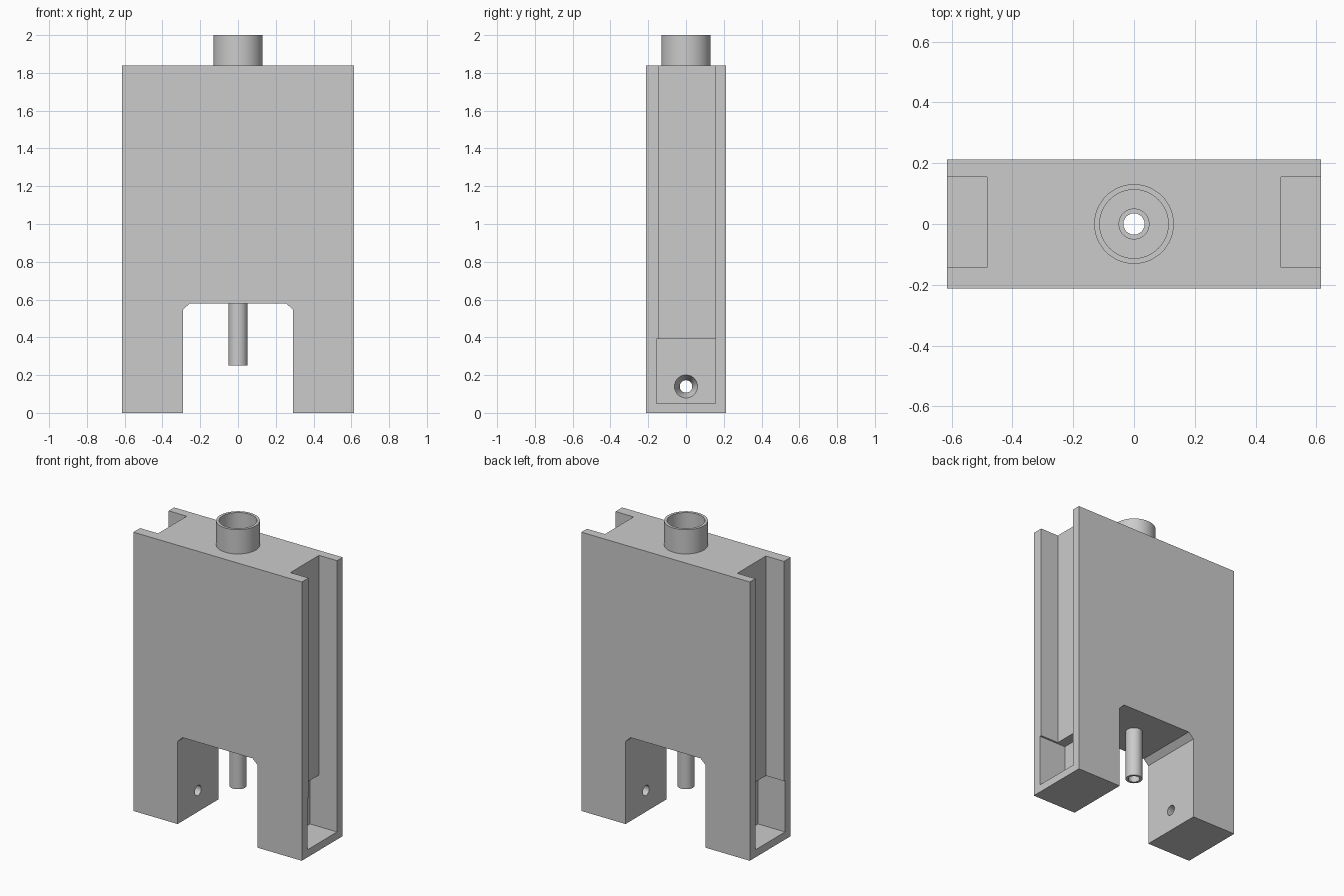
import bpy, bmesh, math
from mathutils import Matrix

if "Cube" in bpy.data.objects:
    bpy.data.objects.remove(bpy.data.objects["Cube"])

W, D, H = 0.615, 0.213, 1.84      # half width, half depth, body height
SEG = 48


def finish(bm, name):
    bmesh.ops.remove_doubles(bm, verts=bm.verts, dist=1e-5)
    bmesh.ops.recalc_face_normals(bm, faces=bm.faces)
    me = bpy.data.meshes.new(name)
    bm.to_mesh(me)
    bm.free()
    ob = bpy.data.objects.new(name, me)
    bpy.context.collection.objects.link(ob)
    return ob


def box(name, x0, x1, y0, y1, z0, z1):
    bm = bmesh.new()
    bmesh.ops.create_cube(bm, size=1)
    for v in bm.verts:
        v.co = ((x0 + x1) / 2 + v.co.x * (x1 - x0),
                (y0 + y1) / 2 + v.co.y * (y1 - y0),
                (z0 + z1) / 2 + v.co.z * (z1 - z0))
    return finish(bm, name)


def lathe(name, profile, matrix=Matrix()):
    """Revolve a closed (radius, height) profile about z."""
    bm = bmesh.new()
    rings = []
    for r, z in profile:
        if r == 0:
            rings.append([bm.verts.new((0, 0, z))] * SEG)
        else:
            rings.append([bm.verts.new((r * math.cos(2 * math.pi * i / SEG),
                                        r * math.sin(2 * math.pi * i / SEG), z))
                          for i in range(SEG)])
    for a, b in zip(rings, rings[1:] + rings[:1]):
        for i in range(SEG):
            j = (i + 1) % SEG
            quad = list(dict.fromkeys([a[i], a[j], b[j], b[i]]))
            if len(quad) > 2:
                bm.faces.new(quad)
    bmesh.ops.transform(bm, matrix=matrix, verts=bm.verts)
    return finish(bm, name)


def smooth(ob):
    bpy.ops.object.select_all(action='DESELECT')
    ob.select_set(True)
    bpy.context.view_layer.objects.active = ob
    bpy.ops.object.shade_smooth_by_angle(angle=math.radians(30))


def cut(ob, cutter):
    cutter.hide_render = True
    mod = ob.modifiers.new("cut", 'BOOLEAN')
    mod.operation, mod.solver, mod.object = 'DIFFERENCE', 'EXACT', cutter
    bpy.context.view_layer.objects.active = ob
    bpy.ops.object.modifier_apply(modifier=mod.name)
    bpy.data.objects.remove(cutter)


# Body: front outline with two legs and a chamfered notch
right = [(0.255, 0.58), (0.292, 0.545), (0.292, 0), (W, 0), (W, H)]
outline = right + [(-x, z) for x, z in reversed(right)]
bm = bmesh.new()
face = bm.faces.new([bm.verts.new((x, -D, z)) for x, z in outline])
ext = bmesh.ops.extrude_face_region(bm, geom=[face])
moved = [g for g in ext["geom"] if isinstance(g, bmesh.types.BMVert)]
bmesh.ops.translate(bm, verts=moved, vec=(0, 2 * D, 0))
body = finish(bm, "body")

# Side channels, deeper foot pockets and countersunk screw holes
for s in (1, -1):
    def side_box(name, x0, x1, *rest):
        a, b = sorted((s * x0, s * x1))
        return box(name, a, b, *rest)
    cut(body, side_box("channel_cutter", 0.483, 0.7, -0.143, 0.155, 0.3, 2.0))
    cut(body, side_box("pocket_cutter", 0.417, 0.7, -0.155, 0.155, 0.05, 0.39))
    place = Matrix.Translation((0, 0, 0.14)) @ Matrix.Rotation(s * math.pi / 2, 4, 'Y')
    cut(body, lathe("screw_cutter", [(0, 0.2), (0.033, 0.2), (0.033, 0.36),
                                     (0.062, 0.419), (0.062, 0.45), (0, 0.45)], place))

# Central bore, stepping down to the pin hole
cut(body, lathe("bore_cutter", [(0, 0.5), (0.05, 0.5), (0.05, 0.75),
                                (0.113, 0.75), (0.113, 2.1), (0, 2.1)]))
smooth(body)

# Top collar and hollow lower pin
smooth(lathe("collar", [(0.113, H), (0.131, H), (0.131, 2.0), (0.113, 2.0)]))
smooth(lathe("nozzle_pin", [(0.035, 0.25), (0.051, 0.25), (0.051, 0.78), (0.035, 0.78)]))
